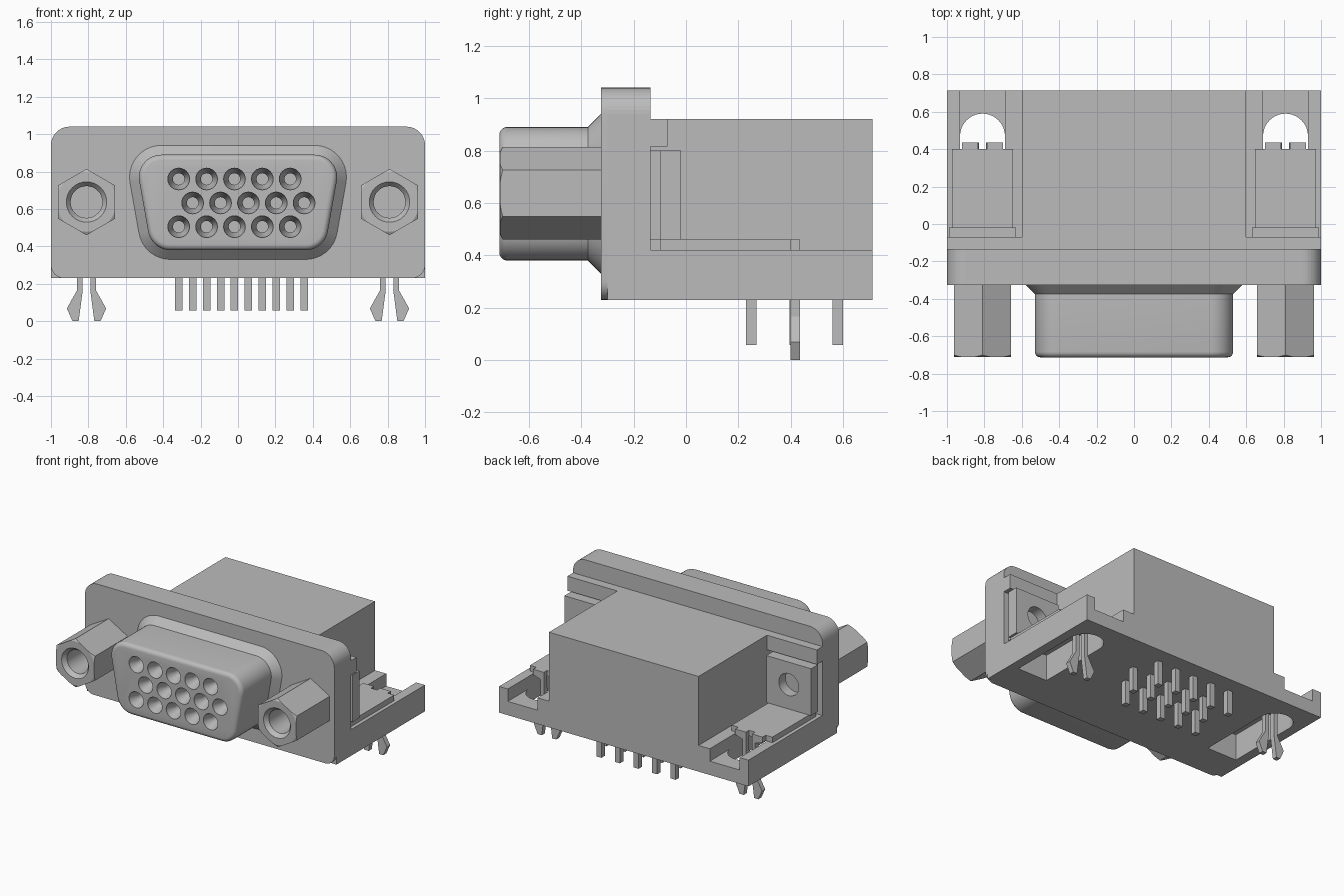
import bpy
import bmesh
import math

if "Cube" in bpy.data.objects:
    bpy.data.objects.remove(bpy.data.objects["Cube"], do_unlink=True)

grey = bpy.data.materials.new("plain grey")
grey.use_nodes = True
COLOUR = (0.5, 0.5, 0.5, 1)
grey.diffuse_color = COLOUR
grey.node_tree.nodes["Principled BSDF"].inputs["Base Color"].default_value = COLOUR


def loft(name, rings):
    """Join rings of 3D points into a closed, capped solid."""
    bm = bmesh.new()
    loops = [[bm.verts.new(p) for p in ring] for ring in rings]
    n = len(loops[0])
    for a, b in zip(loops, loops[1:]):
        for i in range(n):
            bm.faces.new((a[i], a[(i + 1) % n], b[(i + 1) % n], b[i]))
    bm.faces.new(loops[0])
    bm.faces.new(loops[-1])
    bmesh.ops.recalc_face_normals(bm, faces=bm.faces)
    mesh = bpy.data.meshes.new(name)
    bm.to_mesh(mesh)
    bm.free()
    mesh.materials.append(grey)
    ob = bpy.data.objects.new(name, mesh)
    bpy.context.scene.collection.objects.link(ob)
    return ob


def prism_y(name, pts, y0, y1):
    return loft(name, [[(x, y, z) for x, z in pts] for y in (y0, y1)])


def prism_z(name, pts, z0, z1):
    return loft(name, [[(x, y, z) for x, y in pts] for z in (z0, z1)])


def box(name, x0, x1, y0, y1, z0, z1):
    return prism_y(name, [(x0, z0), (x1, z0), (x1, z1), (x0, z1)], y0, y1)


def arc(cx, cy, r, a0, a1, n):
    return [(cx + r * math.cos(math.radians(a0 + (a1 - a0) * i / n)),
             cy + r * math.sin(math.radians(a0 + (a1 - a0) * i / n))) for i in range(n + 1)]


def turned(name, x, z, profile, n=32):
    """Round solid along y from (y, radius) pairs."""
    return loft(name, [[(px, y, pz) for px, pz in arc(x, z, r, 0, 360, n)[:-1]]
                       for y, r in profile])


def boolean(ob, cutters, operation='DIFFERENCE'):
    for c in cutters:
        c.hide_render = True
        mod = ob.modifiers.new("cut", 'BOOLEAN')
        mod.operation = operation
        mod.solver = 'EXACT'
        mod.object = c
        bpy.context.view_layer.objects.active = ob
        bpy.ops.object.modifier_apply(modifier=mod.name)
        bpy.data.objects.remove(c, do_unlink=True)


def smooth(ob, angle=35):
    bpy.ops.object.select_all(action='DESELECT')
    ob.select_set(True)
    bpy.context.view_layer.objects.active = ob
    bpy.ops.object.shade_smooth_by_angle(angle=math.radians(angle))


# Flange: thin front sheet with four round corners, thicker backing
top = arc(0.9, 0.94, 0.1, 0, 90, 10) + arc(-0.9, 0.94, 0.1, 90, 180, 10)
low = arc(-0.93, 0.3, 0.07, 180, 270, 8) + arc(0.93, 0.3, 0.07, 270, 360, 8)
smooth(prism_y("front_sheet", top + low, -0.325, -0.3))
flange = prism_y("flange", top + [(-1, 0.23), (1, 0.23)], -0.3, -0.135)

# Base plate with a slot and a rear channel on each side
base = box("base_plate", -1, 1, -0.2, 0.713, 0.23, 0.42)
for s in (-1, 1):
    c = 0.81 * s
    slot = prism_z("slot_cutter", arc(c, 0.47, 0.12, 0, 180, 20)
                   + [(c - 0.12, -0.07), (c + 0.12, -0.07)], 0.1, 0.6)
    channel = box("channel_cutter", c - 0.12, c + 0.12, -0.07, 0.9, 0.33, 0.6)
    boolean(base, [slot, channel])
smooth(base)

# Main housing and the ledge behind the flange
box("housing", -0.6, 0.6, -0.2, 0.713, 0.3, 0.92)
box("rear_ledge", -1, 1, -0.2, -0.07, 0.815, 0.92)


# D-shaped shell, flared at its root and rounded at the mouth
def d_ring(y, d):
    r, t = 0.12 + d, 0.362
    pts = (arc(0.41, 0.77, r, -10, 90, 10) + arc(-0.41, 0.77, r, 90, 190, 10)
           + arc(-t, 0.5, r, 190, 270, 8) + arc(t, 0.5, r, 270, 350, 8))
    return [(x, y, z) for x, z in pts]


rings = [d_ring(-0.31, 0.05)]
for i in range(7):
    a = math.radians(15 * i)
    rings.append(d_ring(-0.325 - 0.05 * math.sin(a), 0.05 * (1 - math.sin(math.pi / 2 - (math.pi / 2 - a)))))
for i in range(6):
    a = math.radians(18 * i)
    rings.append(d_ring(-0.683 - 0.03 * math.sin(a), -0.03 * (1 - math.cos(a))))
shell = loft("connector_shell", rings)

# Fifteen countersunk sockets, and matching pins underneath
for row, (z, y) in enumerate(((0.76, 0.25), (0.632, 0.415), (0.505, 0.58))):
    for col in range(5):
        x = -0.317 + 0.149 * col + (0.0745 if row == 1 else 0)
        boolean(shell, [turned("socket_cutter", x, z,
                               [(-0.75, 0.058), (-0.70, 0.058), (-0.65, 0.031), (-0.5, 0.031)], 24)])
        box(f"pin_{row}_{col}", x - 0.02, x + 0.02, y - 0.02, y + 0.02, 0.057, 0.3)
smooth(shell, 30)

for s, side in ((-1, "right"), (1, "left")):
    c = 0.81 * s

    # Hexagonal standoff with a chamfered mouth and a bored centre
    nut = prism_y(side + "_hex_standoff", arc(c, 0.637, 0.177, 30, 390, 6)[:-1], -0.71, -0.31)
    boolean(nut, [turned("chamfer", c, 0.637, [(-0.72, 0.141), (-0.66, 0.25), (-0.2, 0.25)], 48)],
            'INTERSECT')
    boolean(nut, [turned("bore", c, 0.637,
                         [(-0.75, 0.108), (-0.71, 0.108), (-0.68, 0.085), (-0.33, 0.085)])])
    smooth(nut, 25)

    # Bracket: upright plate with a hole, and foot
    upright = box(side + "_bracket_upright", c - 0.18, c + 0.18, -0.1, -0.02, 0.46, 0.80)
    boolean(upright, [turned("hole", c, 0.637, [(-0.2, 0.08), (0.1, 0.08)])])
    smooth(upright)
    box(side + "_bracket_backing", c - 0.15, c + 0.15, -0.14, -0.095, 0.46, 0.80)
    box(side + "_bracket_foot", c - 0.163, c + 0.163, -0.1, 0.4, 0.42, 0.46)

    # Board lock: a pair of barbed prongs
    prong = [(0.025, 0.46), (0.11, 0.46), (0.11, 0.42), (0.05, 0.40), (0.05, 0.166),
             (0.105, 0.068), (0.075, 0.0), (0.042, 0.0), (0.02, 0.166)]
    for m in (-1, 1):
        prism_y(f"{side}_board_lock_{'a' if m < 0 else 'b'}",
                [(c + m * x, z) for x, z in prong], 0.4, 0.436)
